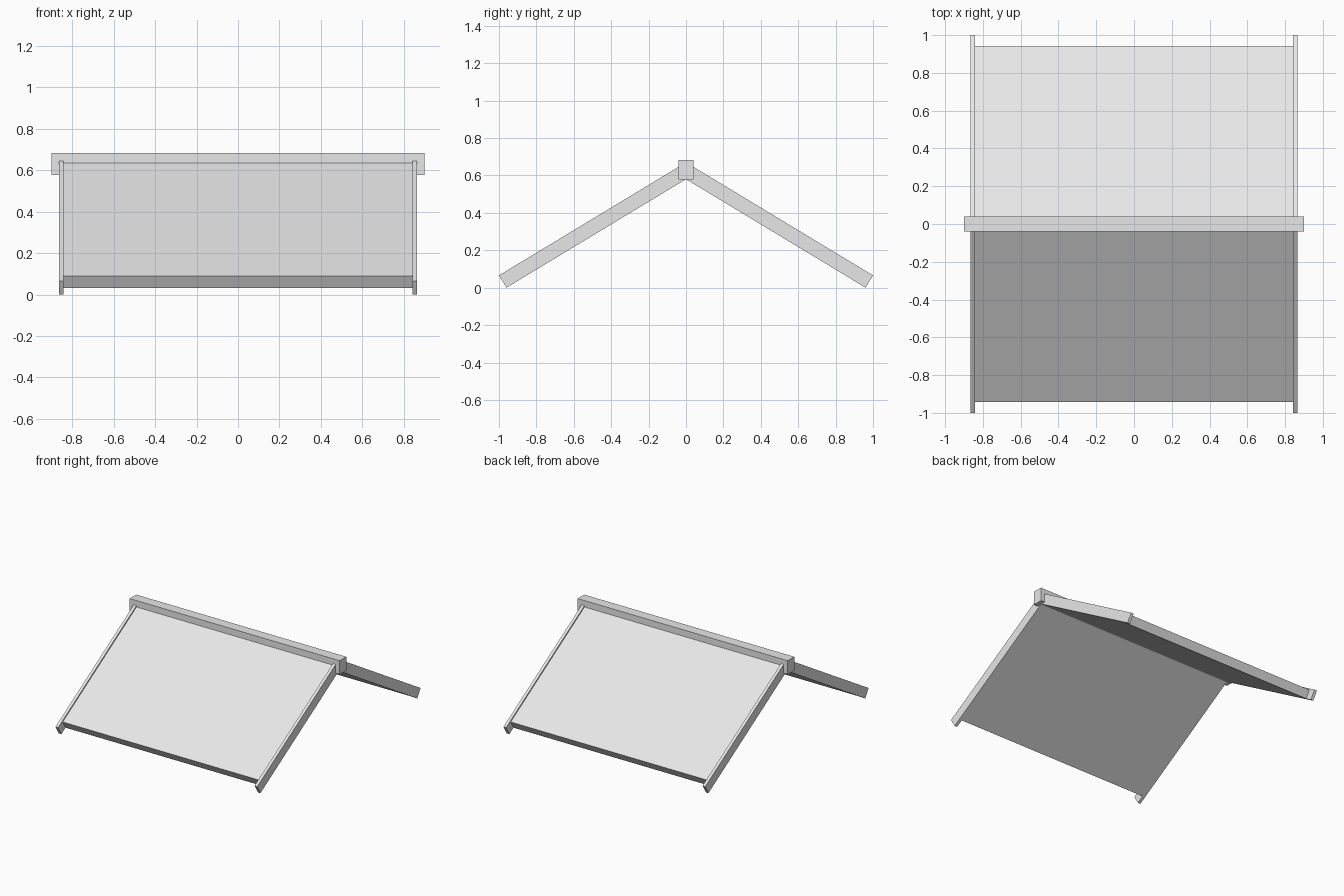
import bpy
from mathutils import Vector

if "Cube" in bpy.data.objects:
    bpy.data.objects.remove(bpy.data.objects["Cube"])

# One plain light grey
grey = bpy.data.materials.new("light_grey")
grey.use_nodes = True
colour = (0.8, 0.8, 0.8, 1)
grey.diffuse_color = colour
grey.node_tree.nodes["Principled BSDF"].inputs["Base Color"].default_value = colour


def extrude_x(name, profile, x0, x1):
    """Extrude a (y, z) profile along x into a closed solid."""
    n = len(profile)
    verts = [(x, y, z) for x in (x0, x1) for y, z in profile]
    faces = [tuple(range(n)), tuple(range(2 * n - 1, n - 1, -1))]
    faces += [(i, i + n, (i + 1) % n + n, (i + 1) % n) for i in range(n)]
    # Keep normals outward whichever way the profile winds
    area = sum(profile[i - 1][0] * profile[i][1] - profile[i][0] * profile[i - 1][1]
               for i in range(n))
    if area > 0:
        faces = [f[::-1] for f in faces]
    mesh = bpy.data.meshes.new(name)
    mesh.from_pydata(verts, [], faces)
    mesh.materials.append(grey)
    obj = bpy.data.objects.new(name, mesh)
    bpy.context.collection.objects.link(obj)
    return obj


# Underside line of one roof slope, from ridge to eave, as (y, z)
ridge = Vector((0, 0.58))
eave = Vector((0.96, 0))
along = (eave - ridge).normalized()
normal = Vector((-along.y, along.x))


def slope_profile(length, thickness, side):
    end = ridge + along * length
    points = [ridge, end, end + normal * thickness, ridge + normal * thickness]
    return [(side * p.x, p.y) for p in points]


rail_length = (eave - ridge).length
for side, label in ((-1, "front"), (1, "back")):
    # Roof panel, slightly recessed between its edge rails
    extrude_x(label + "_roof_panel",
              slope_profile(rail_length - 0.06, 0.067, side), -0.842, 0.842)
    # Edge rails
    for x, hand in ((-0.865, "right"), (0.842, "left")):
        extrude_x(f"{label}_{hand}_edge_rail",
                  slope_profile(rail_length, 0.077, side), x, x + 0.023)

# Ridge beam
extrude_x("ridge_beam",
          [(-0.04, 0.578), (0.04, 0.578), (0.04, 0.684), (-0.04, 0.684)], -0.9, 0.9)
